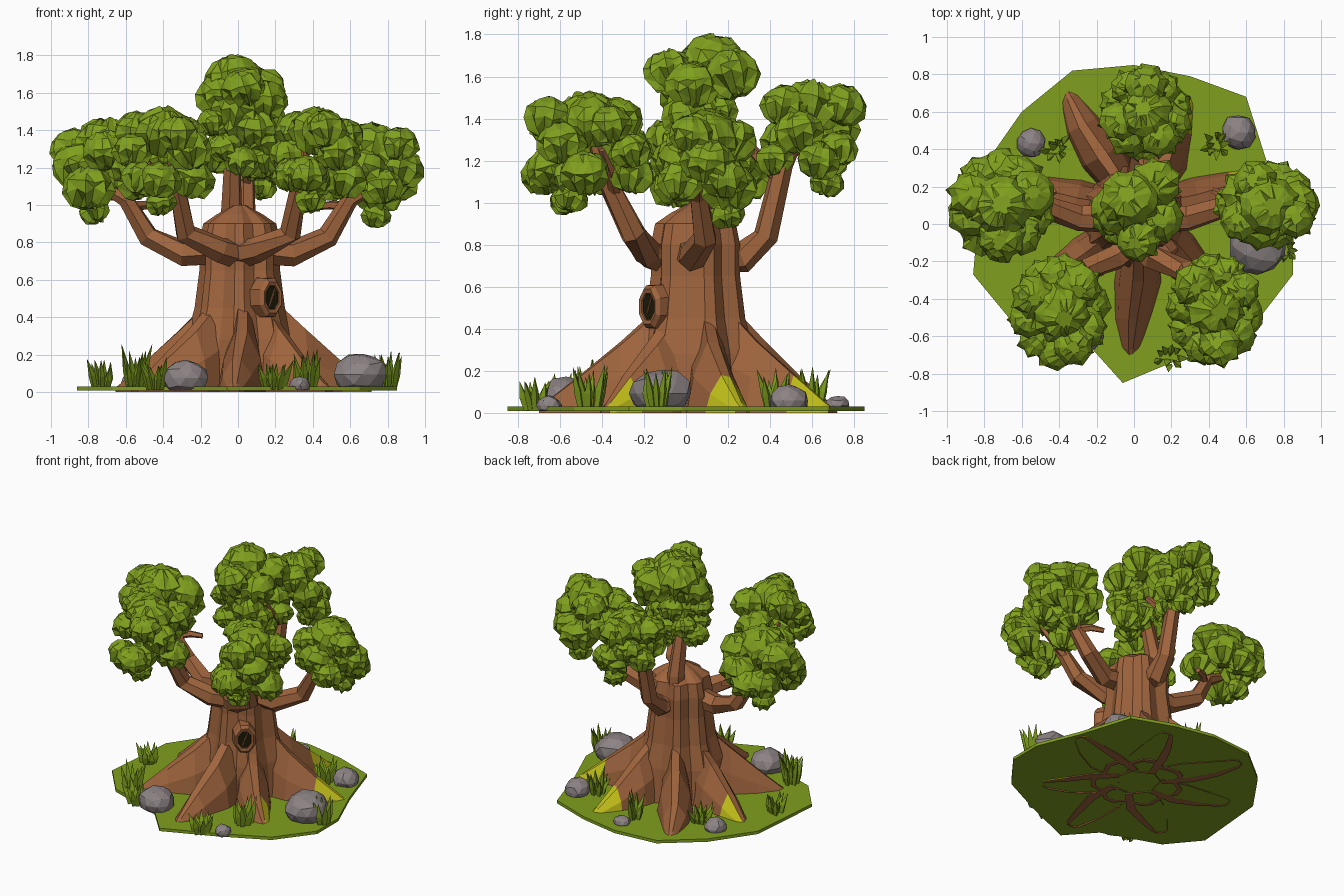
import bpy, bmesh, math, random
from mathutils import Vector, Matrix

random.seed(11)
cube = bpy.data.objects.get("Cube")
if cube:
    bpy.data.objects.remove(cube, do_unlink=True)


def material(name, r, g, b):
    m = bpy.data.materials.new(name)
    m.use_nodes = True
    m.diffuse_color = (r, g, b, 1)
    m.node_tree.nodes["Principled BSDF"].inputs["Base Color"].default_value = (r, g, b, 1)
    return m


BARK = material("bark brown", .345, .128, .047)
LEAF = material("leaf green", .215, .352, .013)
MOSS = material("moss yellow", .53, .51, .01)
STONE = material("stone grey", .265, .225, .23)
DARK = material("hollow dark", .012, .01, .002)


def finish(name, bm, *mats):
    bmesh.ops.recalc_face_normals(bm, faces=bm.faces)
    mesh = bpy.data.meshes.new(name)
    bm.to_mesh(mesh)
    bm.free()
    for m in mats:
        mesh.materials.append(m)
    obj = bpy.data.objects.new(name, mesh)
    bpy.context.collection.objects.link(obj)
    return obj


def loft(bm, rings, cap_start=True):
    """Skin a list of closed rings, cap the ends, return the bands of faces."""
    loops = [[bm.verts.new(p) for p in ring] for ring in rings]
    bands = []
    for a, b in zip(loops, loops[1:]):
        n = len(a)
        bands.append([bm.faces.new((a[i], a[(i + 1) % n], b[(i + 1) % n], b[i])) for i in range(n)])
    if cap_start:
        bm.faces.new(loops[0])
    bm.faces.new(loops[-1])
    return bands


def tube(bm, points, radii, sides=6):
    """Faceted limb through the points, with mitred bends."""
    pts = [Vector(p) for p in points]
    rings = []
    for i, (p, r) in enumerate(zip(pts, radii)):
        t = (pts[min(i + 1, len(pts) - 1)] - pts[max(i - 1, 0)]).normalized()
        u = t.cross(Vector((.3, -.9, .2))).normalized()
        v = t.cross(u)
        angles = [math.tau * k / sides for k in range(sides)]
        rings.append([p + r * (u * math.cos(a) + v * math.sin(a)) for a in angles])
    loft(bm, rings)


def stone(bm, centre, radius):
    for v in bmesh.ops.create_icosphere(bm, subdivisions=2, radius=radius)["verts"]:
        p = v.co * (1 + random.uniform(-.1, .06))
        v.co = Vector((p.x, p.y, p.z * .78)) + Vector(centre)


def leaf_lump(bm, centre, radius, points=9):
    """Faceted dome over a ragged, pointed skirt that tucks in underneath."""
    centre = Vector(centre)
    turn = random.uniform(0, math.tau)
    lean = Matrix.Rotation(random.uniform(-.3, .3), 3, 'X') @ Matrix.Rotation(random.uniform(-.3, .3), 3, 'Y')
    rings = []
    # height, width and how strongly alternate corners fold inward
    for z, w, fold in [(-.72, .3, 0), (-.6, .72, .35), (-.12, 1.04, .2), (.3, .97, .08), (.66, .7, .04), (.86, .28, 0)]:
        ring = []
        for k in range(points * 2):
            a = turn + math.pi * k / points
            r = w * (1 - fold * (k % 2)) + random.uniform(-.07, .07)
            h = z + (.16 * (k % 2) if fold > .1 else 0) + random.uniform(-.07, .07)
            ring.append(centre + lean @ Vector((r * math.cos(a), r * math.sin(a), h)) * radius)
        rings.append(ring)
    bands = loft(bm, rings)
    bmesh.ops.triangulate(bm, faces=[f for band in bands for f in band])


# Ground slab
outline = [(-.33, .82), (0, .85), (.3, .79), (.6, .68), (.72, .3), (.85, -.02), (.85, -.27),
           (.65, -.53), (.3, -.7), (-.06, -.85), (-.24, -.65), (-.67, -.5), (-.86, -.27),
           (-.81, .3), (-.6, .6)]
bm = bmesh.new()
loft(bm, [[(x, y, z) for x, y in outline] for z in (.008, .03)])
finish("ground", bm, LEAF)

# Fluted trunk with a hollow foot, and ridges in line with the roots
centre = Vector((.01, .05, 0))
tips = [(0, -.7), (.49, -.38), (.71, .25), (.31, .68), (-.35, .71), (-.65, .22), (-.54, -.39)]
ridges = sorted(math.atan2(y - centre.y, x - centre.x) % math.tau for x, y in tips)
columns = []
for i, a in enumerate(ridges):
    gap = (ridges[(i + 1) % len(ridges)] - a) % math.tau
    columns += [(a - gap * .13, 1.04), (a + gap * .13, 1.04), (a + gap * .5, .88)]
profile = [(0, .275), (0, .31), (.28, .28), (.45, .235), (.65, .21), (.8, .21), (.9, .19), (.95, .12), (1.0, .03)]
bm = bmesh.new()
loft(bm, [[centre + Vector((r * f * math.cos(a), r * f * math.sin(a), z)) for a, f in columns]
          for z, r in profile], cap_start=False)
finish("trunk", bm, BARK)

# Buttress roots, open underneath but for a rim; some have mossy ends
section = [(-1, 0), (-.75, .5), (-.2, 1), (.25, .95), (.8, .5), (1, 0), (.5, 0)]
stations = [(.2, .1, .53), (.48, .13, .34), (.74, .1, .18), (.96, .055, .05), (1, .03, .03)]
mossy = {1: slice(3, 5), 2: slice(0, 5), 3: slice(0, 5), 5: slice(0, 2)}
for i, (x, y) in enumerate(tips):
    run = Vector((x, y, 0)) - centre
    side = Vector((-run.y, run.x, 0)).normalized()
    bm = bmesh.new()
    bands = loft(bm, [[centre + run * f + side * (s * w + .02 * math.sin(f * 5 + i)) + Vector((0, 0, h * k))
                       for s, k in section] for f, w, h in stations])
    if i in mossy:
        for band in bands[2:]:
            for face in band[mossy[i]]:
                face.material_index = 1
    bmesh.ops.delete(bm, geom=[band[-1] for band in bands], context='FACES')
    finish(f"root_{i + 1}", bm, BARK, MOSS)

# Branches: mirrored pairs at the front and sides, one at the back, one in the middle
for label, s in (("right", -1), ("left", 1)):
    bm = bmesh.new()
    tube(bm, [(0, -.09, .73), (s * .1, -.18, .76), (s * .28, -.25, .85), (s * .33, -.39, 1.13),
              (s * .36, -.44, 1.3)], [.075, .07, .06, .045, .025])
    tube(bm, [(s * .32, -.34, 1.04), (s * .43, -.36, 1.15), (s * .5, -.4, 1.25)], [.03, .025, .015], 5)
    finish(f"front_branch_{label}", bm, BARK)
    bm = bmesh.new()
    tube(bm, [(s * .05, .03, .77), (s * .29, .03, .74), (s * .48, .09, .83), (s * .6, .06, 1.03),
              (s * .73, .06, 1.1), (s * .78, .08, 1.25)], [.085, .07, .06, .045, .03, .015])
    tube(bm, [(s * .58, .06, .99), (s * .5, .14, 1.0), (s * .42, .18, .99)], [.03, .025, .018], 5)
    finish(f"side_branch_{label}", bm, BARK)
bm = bmesh.new()
tube(bm, [(.02, .12, .74), (.03, .27, .74), (.04, .38, .84), (.04, .46, 1.18), (.04, .56, 1.35)],
     [.08, .075, .06, .05, .02])
tube(bm, [(.04, .45, 1.1), (.05, .36, 1.2), (.06, .22, 1.36)], [.035, .03, .02], 5)
finish("back_branch", bm, BARK)
bm = bmesh.new()
tube(bm, [(-.03, .17, .7), (-.035, .17, .95), (-.03, .1, 1.25), (0, .1, 1.55)], [.07, .06, .045, .02])
finish("middle_branch", bm, BARK)

# Knot hole: a raised collar around a dark plate with a splinter across it
hollow = Vector((.175, -.17, .505))
out = Vector((.64, -.77, 0)).normalized()
across = Vector((-out.y, out.x, 0))


def oval(size, depth, narrow=.72, tilt=0):
    points = []
    for k in range(8):
        a = math.tau * (k + .5) / 8
        u, v = size * narrow * math.cos(a), size * math.sin(a)
        points.append(hollow + out * depth + across * (u + v * tilt) + Vector((0, 0, v)))
    return points


bm = bmesh.new()
loft(bm, [oval(.115, -.08), oval(.11, .0), oval(.09, .02), oval(.069, .016), oval(.064, .002)])
finish("knot_collar", bm, BARK)
bm = bmesh.new()
loft(bm, [oval(.066, .003), oval(.066, .009)])
finish("knot_hollow", bm, DARK)
bm = bmesh.new()
loft(bm, [oval(.055, .009, .1, .4), oval(.05, .014, .06, .4)])
finish("knot_splinter", bm, BARK)

# Leaf clusters: a crown, a ring of lumps and a hanging tuft of two lumps
# name, centre, half-size, direction and drop of the hanging tuft
clusters = [
    ("foliage_left", (.71, .1, 1.2), (.28, .24, .22), 1.3, .24),
    ("foliage_right", (-.71, .1, 1.22), (.29, .3, .22), 2.2, .24),
    ("foliage_front_left", (.43, -.46, 1.28), (.26, .31, .25), -2.0, .24),
    ("foliage_front_right", (-.4, -.47, 1.28), (.27, .31, .25), -1.7, .25),
    ("foliage_back", (.06, .59, 1.35), (.25, .26, .25), .9, .24),
    ("foliage_middle", (.01, .06, 1.34), (.24, .19, .17), 1.0, .12),
]
for name, c, half, hang, drop in clusters:
    c = Vector(c)
    bm = bmesh.new()
    leaf_lump(bm, c + Vector((0, 0, half[2] * .4)), half[0] * .6, 10)
    for k in range(10):
        a = math.tau * k / 10 + hang
        lift = half[2] * (-.5, .4, -.1)[k % 3] + random.uniform(-.03, .03)
        r = half[0] * random.uniform(.36, .5)
        spot = Vector((math.cos(a) * (half[0] - r * .95), math.sin(a) * (half[1] - r * .95), lift))
        leaf_lump(bm, c + spot, r, 8)
    for part, r in ((.62, .11), (1.08, .082)):
        leaf_lump(bm, c + Vector((math.cos(hang) * .1, math.sin(hang) * .1, -drop * part)), r, 7)
    finish(name, bm, LEAF)

# Treetop
bm = bmesh.new()
leaf_lump(bm, (-.02, .13, 1.65), .165, 10)
for x, y, z, r in [(.03, -.08, 1.62, .12), (.12, .22, 1.6, .14), (-.1, .08, 1.58, .13), (.14, .03, 1.55, .13),
                   (0, .02, 1.5, .14)]:
    leaf_lump(bm, (x, y, z), r)
finish("foliage_top", bm, LEAF)

# Rocks
rocks = [(.66, -.12, .155), (-.28, -.57, .125), (.33, -.65, .06), (.56, .49, .097), (-.55, .43, .08),
         (.03, .72, .06)]
for i, (x, y, r) in enumerate(rocks):
    bm = bmesh.new()
    stone(bm, (x, y, r * .6), r)
    bmesh.ops.bisect_plane(bm, geom=bm.verts[:] + bm.edges[:] + bm.faces[:], plane_co=(0, 0, .009),
                           plane_no=(0, 0, 1), clear_inner=True)
    bmesh.ops.holes_fill(bm, edges=bm.edges[:])
    finish(f"rock_{i + 1}", bm, STONE)

# Grass tufts of broad pointed blades
tufts = [(-.73, -.02, .18), (-.55, -.47, .25), (-.44, -.59, .18), (.19, -.71, .17), (.37, -.46, .23),
         (.8, -.13, .21), (.44, .42, .21), (-.41, .4, .2), (.0, .6, .21)]
for i, (x, y, h) in enumerate(tufts):
    bm = bmesh.new()
    for k in range(9):
        a = math.tau * k / 9 + random.uniform(-.3, .3)
        d = Vector((math.cos(a), math.sin(a), 0))
        base = Vector((x, y, .012)) + d * random.uniform(.01, .05)
        tall = h * random.uniform(.6, 1)
        mid = base + d * .015 + Vector((0, 0, tall * .45))
        tip = base + d * random.uniform(.02, .06) + Vector((0, 0, tall))
        tube(bm, [base, mid, tip], [.016, .023, .001], 3)
    finish(f"grass_{i + 1}", bm, LEAF)
